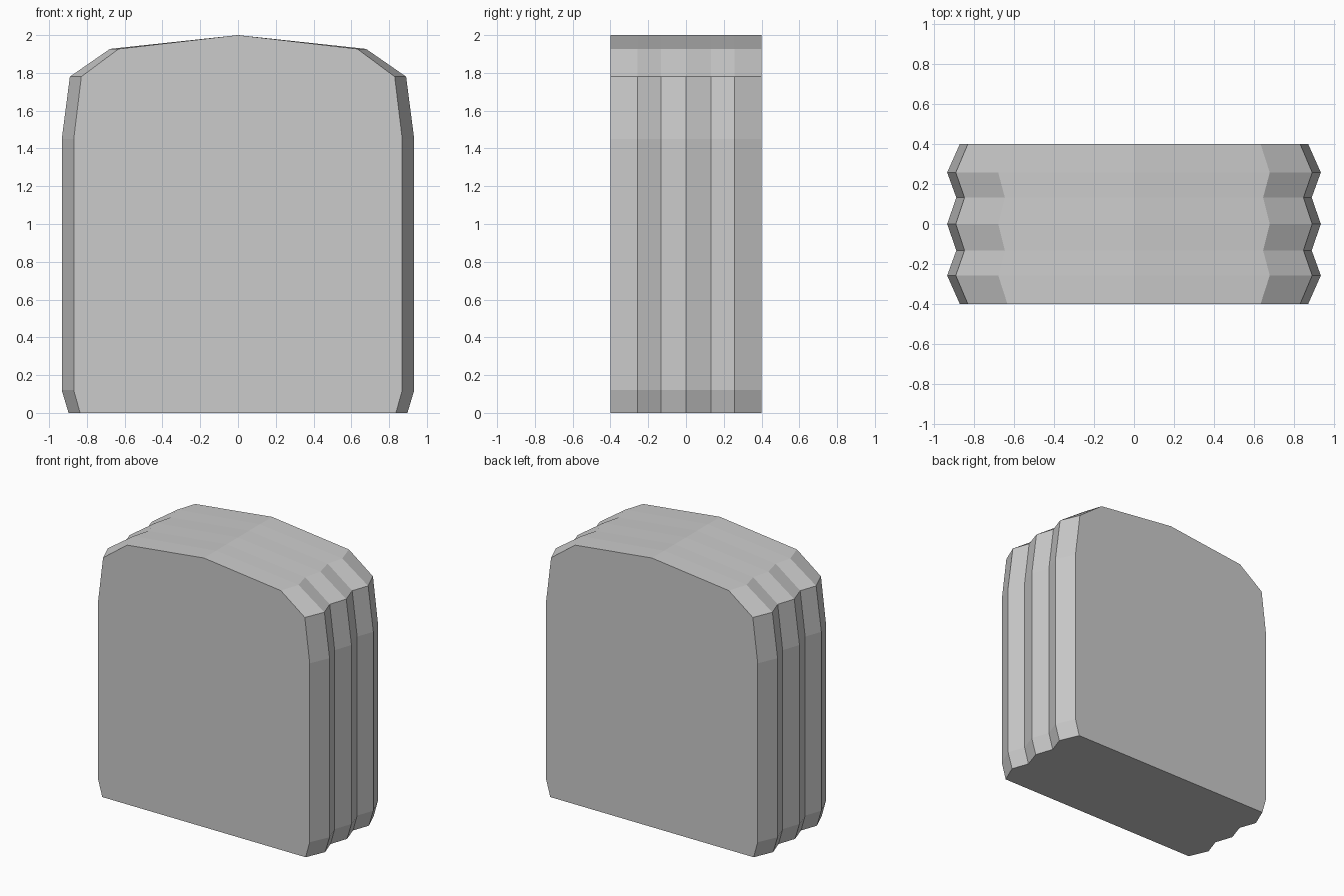
import bpy, bmesh

if "Cube" in bpy.data.objects:
    bpy.data.objects.remove(bpy.data.objects["Cube"])

# Half outline of the widest section (x, z), from the base up to the crown
half = [(0.897, 0), (0.933, 0.12), (0.933, 1.45), (0.89, 1.78), (0.678, 1.927)]
outline = half + [(0, 2)] + [(-x, z) for x, z in reversed(half)]

# Section positions along y with width factor: ridges, valleys, narrow ends
stations = [(-0.4, 0.932), (-0.257, 1), (-0.132, 0.951), (0, 1),
            (0.132, 0.951), (0.257, 1), (0.4, 0.932)]


def loft(name, outline, stations):
    bm = bmesh.new()
    rings = [[bm.verts.new((x * s, y, z)) for x, z in outline] for y, s in stations]
    n = len(outline)
    # ridged sides and top
    for a, b in zip(rings, rings[1:]):
        for i in range(n - 1):
            bm.faces.new((a[i], a[i + 1], b[i + 1], b[i]))
    # flat base, front and back
    bm.faces.new([r[0] for r in rings] + [r[-1] for r in reversed(rings)])
    bm.faces.new(rings[0])
    bm.faces.new(rings[-1])
    bmesh.ops.recalc_face_normals(bm, faces=bm.faces)
    mesh = bpy.data.meshes.new(name)
    bm.to_mesh(mesh)
    bm.free()
    obj = bpy.data.objects.new(name, mesh)
    bpy.context.collection.objects.link(obj)
    return obj


# Ridged block with a rounded crown
loft("ridged_block", outline, stations)
